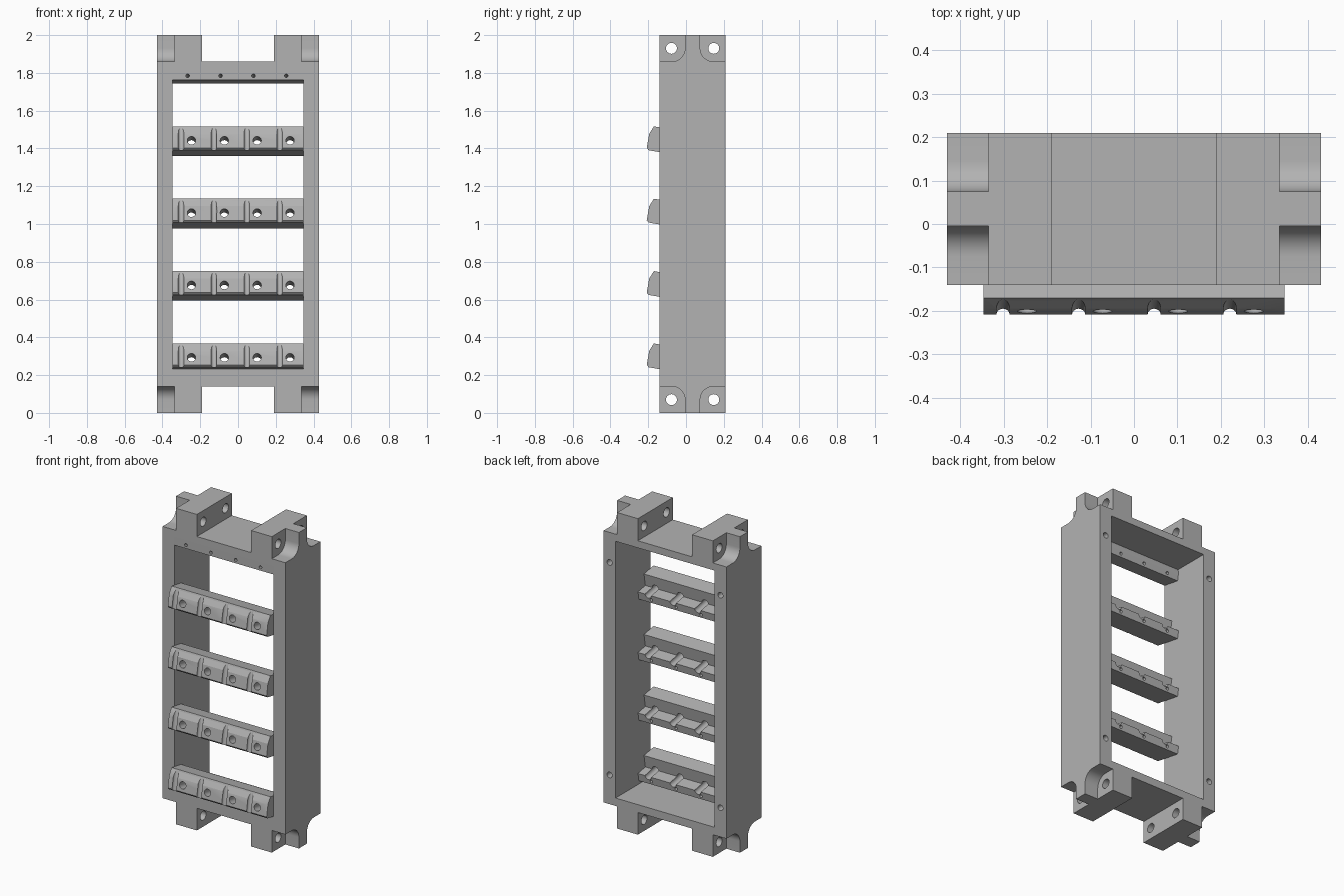
import bpy, bmesh, math
from mathutils import Vector, Matrix

if "Cube" in bpy.data.objects:
    bpy.data.objects.remove(bpy.data.objects["Cube"], do_unlink=True)

grey = bpy.data.materials.new("plain grey")
grey.use_nodes = True
colour = (0.45, 0.45, 0.45, 1)
grey.diffuse_color = colour
grey.node_tree.nodes["Principled BSDF"].inputs["Base Color"].default_value = colour

FRONT, BACK = -0.14, 0.21
MID = (FRONT + BACK) / 2
HALF_W, OPEN_W = 0.43, 0.346
PITCH = 0.383
COLUMNS = [-0.0725 + 0.174 * i for i in range(-1, 3)]
TILT = math.radians(10)


def prism(bm, pts, axis, a, b):
    """Extrude a closed outline along x (points are y,z) or y (points are x,z)."""
    def place(p, t):
        return (t, p[0], p[1]) if axis == "x" else (p[0], t, p[1])
    low = [bm.verts.new(place(p, a)) for p in pts]
    high = [bm.verts.new(place(p, b)) for p in pts]
    faces = [bm.faces.new(low), bm.faces.new(high)]
    for i in range(len(pts)):
        j = (i + 1) % len(pts)
        faces.append(bm.faces.new((low[i], low[j], high[j], high[i])))
    bmesh.ops.recalc_face_normals(bm, faces=faces)


def box(bm, lo, hi):
    prism(bm, [(lo[1], lo[2]), (hi[1], lo[2]), (hi[1], hi[2]), (lo[1], hi[2])], "x", lo[0], hi[0])


def rod(bm, start, end, radius, sides=24):
    start, end = Vector(start), Vector(end)
    axis = end - start
    turn = axis.to_track_quat("Z", "Y").to_matrix().to_4x4()
    bmesh.ops.create_cone(bm, cap_ends=True, segments=sides, radius1=radius, radius2=radius,
                          depth=axis.length, matrix=Matrix.Translation((start + end) / 2) @ turn)


def make(name, bm):
    mesh = bpy.data.meshes.new(name)
    bm.to_mesh(mesh)
    bm.free()
    mesh.materials.append(grey)
    obj = bpy.data.objects.new(name, mesh)
    bpy.context.collection.objects.link(obj)
    return obj


def select(obj):
    bpy.ops.object.select_all(action="DESELECT")
    obj.select_set(True)
    bpy.context.view_layer.objects.active = obj


def carve(obj, *cutters):
    select(obj)
    for bm in cutters:
        tool = make("cutter", bm)
        tool.hide_render = True
        mod = obj.modifiers.new("cut", "BOOLEAN")
        mod.operation, mod.solver, mod.object = "DIFFERENCE", "EXACT", tool
        bpy.ops.object.modifier_apply(modifier=mod.name)
        bpy.data.objects.remove(tool, do_unlink=True)
    bpy.ops.object.shade_smooth_by_angle(angle=math.radians(30))


# Frame outline with four mounting lugs
bm = bmesh.new()
quarter = [(HALF_W, 2), (0.19, 2), (0.19, 1.86)]
upper = quarter + [(-x, z) for x, z in reversed(quarter)]
lower = [(x, 2 - z) for x, z in reversed(upper)]
prism(bm, upper + lower, "y", FRONT, BACK)
frame = make("frame", bm)

# Central opening
opening = bmesh.new()
box(opening, (-OPEN_W, -0.3, 0.19), (OPEN_W, 0.3, 1.815))

# Rounded corner pockets, lug bolt holes and back screw holes
pockets, holes = bmesh.new(), bmesh.new()
R = 0.07
for sx in (-1, 1):
    for top in (False, True):
        for sy in (-1, 1):
            arc = [(0.04 + R - R * math.sin(t), 1.86 + R - R * math.cos(t))
                   for t in (math.pi / 2 * i / 10 for i in range(11))]
            outline = [(0.25, 2.1), (0.25, 1.86)] + arc + [(0.04, 2.1)]
            pts = [(MID + sy * y, z if top else 2 - z) for y, z in outline]
            prism(pockets, pts, "x", sx * 0.335, sx * 0.5)
            y, z = MID + sy * 0.112, 1.93 if top else 0.07
            rod(holes, (sx * 0.1, y, z), (sx * 0.5, y, z), 0.029)
        z = 1.67 if top else 0.325
        rod(holes, (sx * 0.388, BACK - 0.08, z), (sx * 0.388, BACK + 0.05, z), 0.018)
carve(frame, opening, pockets, holes)

# Front sill below the lowest rail
bm = bmesh.new()
box(bm, (-OPEN_W, FRONT, 0.185), (OPEN_W, -0.08, 0.232))
make("front_sill", bm)


def tilted(u, v, z):
    """Point in the tilted rail section: u inward from the front face, v upward."""
    c, s = math.cos(TILT), math.sin(TILT)
    return (-0.201 + u * c + v * s, z - u * s + v * c)


def pin_holes(z, depth):
    bm = bmesh.new()
    for x in COLUMNS:
        rod(bm, (x - 0.02, *tilted(depth, -0.029, z)), (x - 0.02, *tilted(0.25, -0.029, z)), 0.0095, 16)
    return bm


# Tilted L-section rails with vertical grooves and through holes
SECTION = [(0.0175, 0.079), (0.115, 0.079), (0.115, 0), (0.19, 0),
           (0.19, -0.05), (0.012, -0.05), (0, -0.04), (0, 0.036)]
for row in range(4):
    z = 0.293 + PITCH * row
    bm = bmesh.new()
    prism(bm, [tilted(u, v, z) for u, v in SECTION], "x", -OPEN_W, OPEN_W)
    rail = make(f"rail_{row + 1}", bm)
    bores, grooves = bmesh.new(), bmesh.new()
    for x in COLUMNS:
        rod(bores, (x, *tilted(-0.05, 0, z)), (x, *tilted(0.25, 0, z)), 0.022)
        rod(grooves, (x - 0.055, *tilted(0, -0.1, z)), (x - 0.055, *tilted(0, 0.12, z)), 0.015)
    carve(rail, bores, grooves, pin_holes(z, 0.12))

# Top bar with a sloping underside and small pin holes
z = 0.293 + PITCH * 4
bm = bmesh.new()
prism(bm, [(FRONT, 1.82), tilted(0.0708, -0.05, z), tilted(0.19, -0.05, z),
           tilted(0.19, 0, z), (-0.02, 1.82)], "x", -OPEN_W, OPEN_W)
carve(make("top_bar", bm), pin_holes(z, 0.02))
